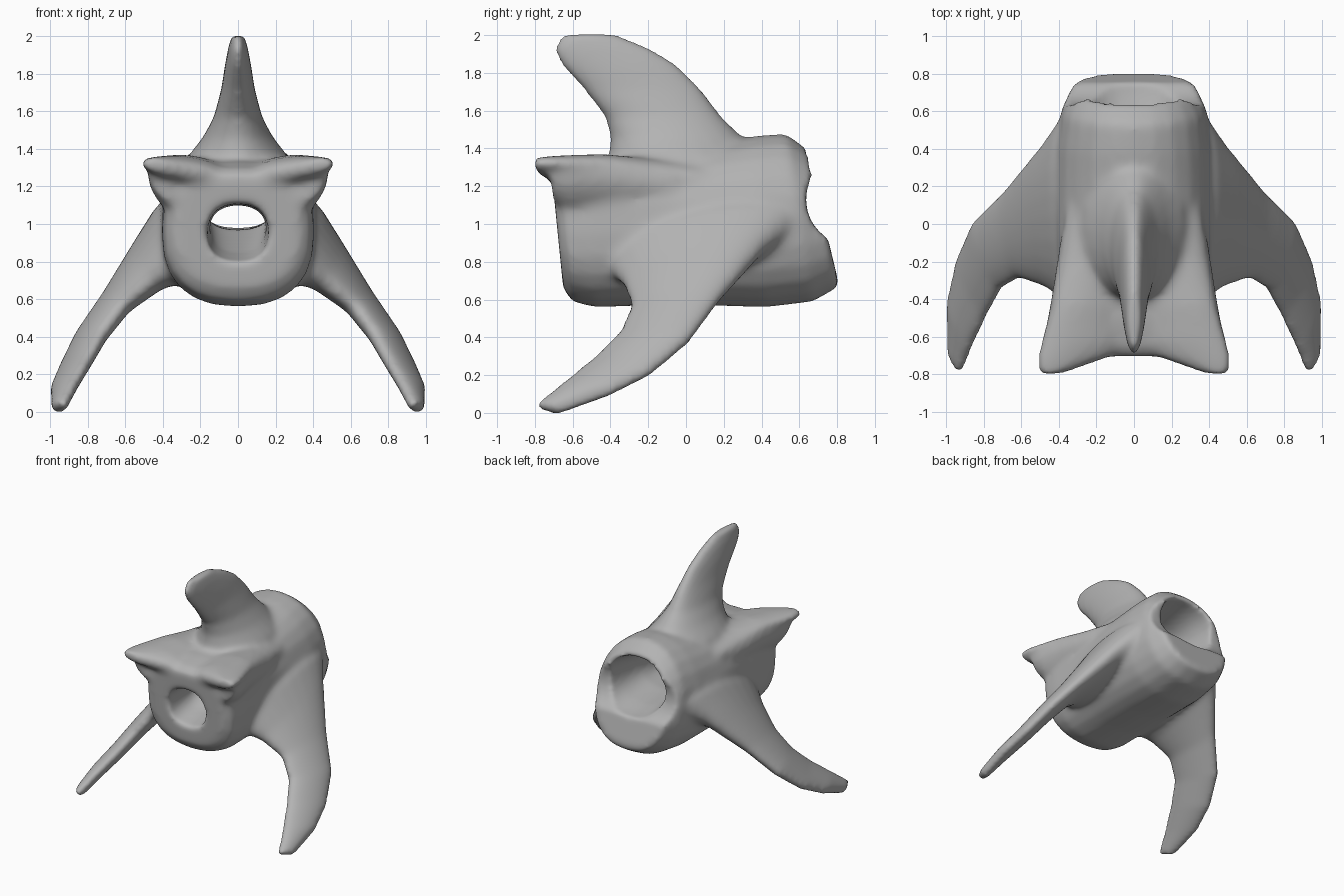
import bpy, bmesh
from math import cos, sin, tau, copysign, pi
from mathutils import Vector, Matrix

cube = bpy.data.objects.get("Cube")
if cube:
    bpy.data.objects.remove(cube, do_unlink=True)

SEG = 24


def loft(bm, rings):
    """Skin a list of point rings and close both ends."""
    loops = [[bm.verts.new(p) for p in ring] for ring in rings]
    faces = [bm.faces.new(loops[0]), bm.faces.new(loops[-1])]
    for a, b in zip(loops, loops[1:]):
        for i in range(SEG):
            j = (i + 1) % SEG
            faces.append(bm.faces.new((a[i], a[j], b[j], b[i])))
    bmesh.ops.recalc_face_normals(bm, faces=faces)


def tube(bm, sections):
    """Tube along y: (y, half width, bottom, top, lean, squareness of top half)."""
    rings = []
    for y, w, low, high, lean, upper in sections:
        mid, h = (low + high) / 2, (high - low) / 2
        ring = []
        for i in range(SEG):
            c, s = cos(tau * i / SEG), sin(tau * i / SEG)
            power = upper if s > 0 else 2.4
            x = w * copysign(abs(c) ** (2 / power), c)
            z = h * copysign(abs(s) ** (2 / power), s)
            ring.append(Vector((x, y + lean * z, mid + z)))
        rings.append(ring)
    loft(bm, rings)


def fin(bm, sections, side=1):
    """Blade through (leading point, trailing point, half thickness)."""
    sec = [(Vector(a), Vector(b), t) for a, b, t in sections]
    mids = [(a + b) / 2 for a, b, t in sec]
    rings = []
    for k, (a, b, t) in enumerate(sec):
        spine = mids[min(k + 1, len(mids) - 1)] - mids[max(k - 1, 0)]
        chord = (b - a) / 2
        across = chord.cross(spine).normalized() * t
        ring = [mids[k] + chord * cos(tau * i / SEG) + across * sin(tau * i / SEG)
                for i in range(SEG)]
        rings.append([Vector((p.x * side, p.y, p.z)) for p in ring])
    loft(bm, rings)


def make_object(name, bm):
    mesh = bpy.data.meshes.new(name)
    bm.to_mesh(mesh)
    bm.free()
    obj = bpy.data.objects.new(name, mesh)
    bpy.context.scene.collection.objects.link(obj)
    return obj


bm = bmesh.new()
# Main barrel, squarer in front and rounder behind
tube(bm, [
    (-0.68, 0.33, 0.66, 1.26, -0.10, 3.2),
    (-0.63, 0.39, 0.59, 1.30, -0.08, 3.4),
    (-0.50, 0.405, 0.56, 1.33, -0.05, 3.4),
    (-0.20, 0.41, 0.57, 1.36, 0, 2.8),
    (0.10, 0.42, 0.57, 1.42, 0, 2.2),
    (0.40, 0.415, 0.56, 1.47, -0.05, 2.1),
    (0.60, 0.39, 0.59, 1.48, -0.16, 2.1),
    (0.725, 0.33, 0.67, 1.40, -0.24, 2.2),
])

# Top fin, curving forward
fin(bm, [
    ((0, y0, z), (0, y1, z), t) for z, y0, y1, t in [
        (1.15, -0.42, 0.42, 0.35), (1.36, -0.41, 0.38, 0.27),
        (1.46, -0.40, 0.30, 0.19), (1.57, -0.43, 0.19, 0.13),
        (1.72, -0.55, 0.08, 0.09), (1.85, -0.67, -0.05, 0.07),
        (1.93, -0.71, -0.18, 0.055), (2.01, -0.66, -0.37, 0.035)]
])

# Paired side fins with broad shoulders
side_fin = [
    ((0.18, -0.46, 0.82), (0.20, 0.66, 1.08), 0.25),
    ((0.34, -0.42, 0.77), (0.38, 0.58, 1.01), 0.185),
    ((0.46, -0.34, 0.69), (0.49, 0.42, 0.88), 0.125),
    ((0.61, -0.29, 0.57), (0.69, 0.18, 0.60), 0.08),
    ((0.71, -0.35, 0.43), (0.855, 0.02, 0.38), 0.068),
    ((0.78, -0.48, 0.30), (0.945, -0.18, 0.21), 0.06),
    ((0.86, -0.65, 0.16), (0.995, -0.40, 0.10), 0.053),
    ((0.925, -0.81, 0.035), (0.99, -0.67, 0.0), 0.04),
]
# Front corner prongs, meeting in a brow over the opening
prong = [
    ((0.00, 0.05, 1.24), (0.36, 0.10, 1.22), 0.10),
    ((0.04, -0.20, 1.25), (0.40, -0.20, 1.27), 0.09),
    ((0.04, -0.45, 1.25), (0.44, -0.43, 1.32), 0.08),
    ((0.04, -0.63, 1.25), (0.50, -0.63, 1.325), 0.07),
    ((0.10, -0.70, 1.25), (0.52, -0.72, 1.33), 0.06),
    ((0.36, -0.79, 1.29), (0.51, -0.81, 1.33), 0.04),
]
# Webs blending the prongs down into the barrel sides
web = [
    ((0.15, -0.05, 0.95), (0.37, -0.05, 1.25), 0.08),
    ((0.20, -0.40, 1.00), (0.42, -0.40, 1.31), 0.09),
    ((0.25, -0.62, 1.04), (0.46, -0.62, 1.31), 0.09),
    ((0.29, -0.69, 1.12), (0.46, -0.72, 1.31), 0.075),
]
for side in (1, -1):
    for sections in (side_fin, prong, web):
        fin(bm, sections, side)
body = make_object("finned_body", bm)

# Flaring bore through the barrel
bm = bmesh.new()
tube(bm, [
    (-0.85, 0.21, 0.76, 1.15, 0, 2.3),
    (-0.66, 0.165, 0.80, 1.11, 0, 2.3),
    (-0.45, 0.15, 0.85, 1.10, 0, 2.3),
    (-0.10, 0.16, 0.97, 1.14, 0, 2.3),
    (0.30, 0.21, 0.98, 1.29, 0, 2.2),
    (0.55, 0.24, 0.95, 1.35, 0, 2.2),
    (0.70, 0.26, 0.92, 1.38, 0, 2.2),
    (0.95, 0.27, 0.90, 1.39, 0, 2.2),
])
bore = make_object("bore_cutter", bm)

# Scoop across the rear rim
bm = bmesh.new()
bmesh.ops.create_cone(bm, cap_ends=True, segments=32, radius1=0.24, radius2=0.24,
                      depth=2, matrix=Matrix.Translation((0, 0.875, 1.13))
                      @ Matrix.Rotation(pi / 2, 4, "Y"))
scoop = make_object("rim_cutter", bm)


def remesh():
    mod = body.modifiers.new("fuse", "REMESH")
    mod.mode = "VOXEL"
    mod.voxel_size = 0.018
    mod.use_smooth_shade = True


def soften(count):
    mod = body.modifiers.new("soften", "SMOOTH")
    mod.factor = 0.5
    mod.iterations = count


# Fuse the parts, cut the openings, soften the joins
remesh()
soften(6)
for cutter in (bore, scoop):
    cutter.hide_render = True
    mod = body.modifiers.new("cut", "BOOLEAN")
    mod.operation = "DIFFERENCE"
    mod.solver = "EXACT"
    mod.object = cutter
remesh()
soften(9)

mesh = bpy.data.meshes.new_from_object(
    body.evaluated_get(bpy.context.evaluated_depsgraph_get()))
body.modifiers.clear()
body.data = mesh
for cutter in (bore, scoop):
    bpy.data.objects.remove(cutter, do_unlink=True)
for poly in mesh.polygons:
    poly.use_smooth = True

# Stand the body on the ground
body.location.z = -min(v.co.z for v in mesh.vertices)

# Single grey colour
grey = bpy.data.materials.new("plain grey")
grey.use_nodes = True
colour = (0.45, 0.45, 0.45, 1)
grey.diffuse_color = colour
grey.node_tree.nodes["Principled BSDF"].inputs["Base Color"].default_value = colour
mesh.materials.clear()
mesh.materials.append(grey)
